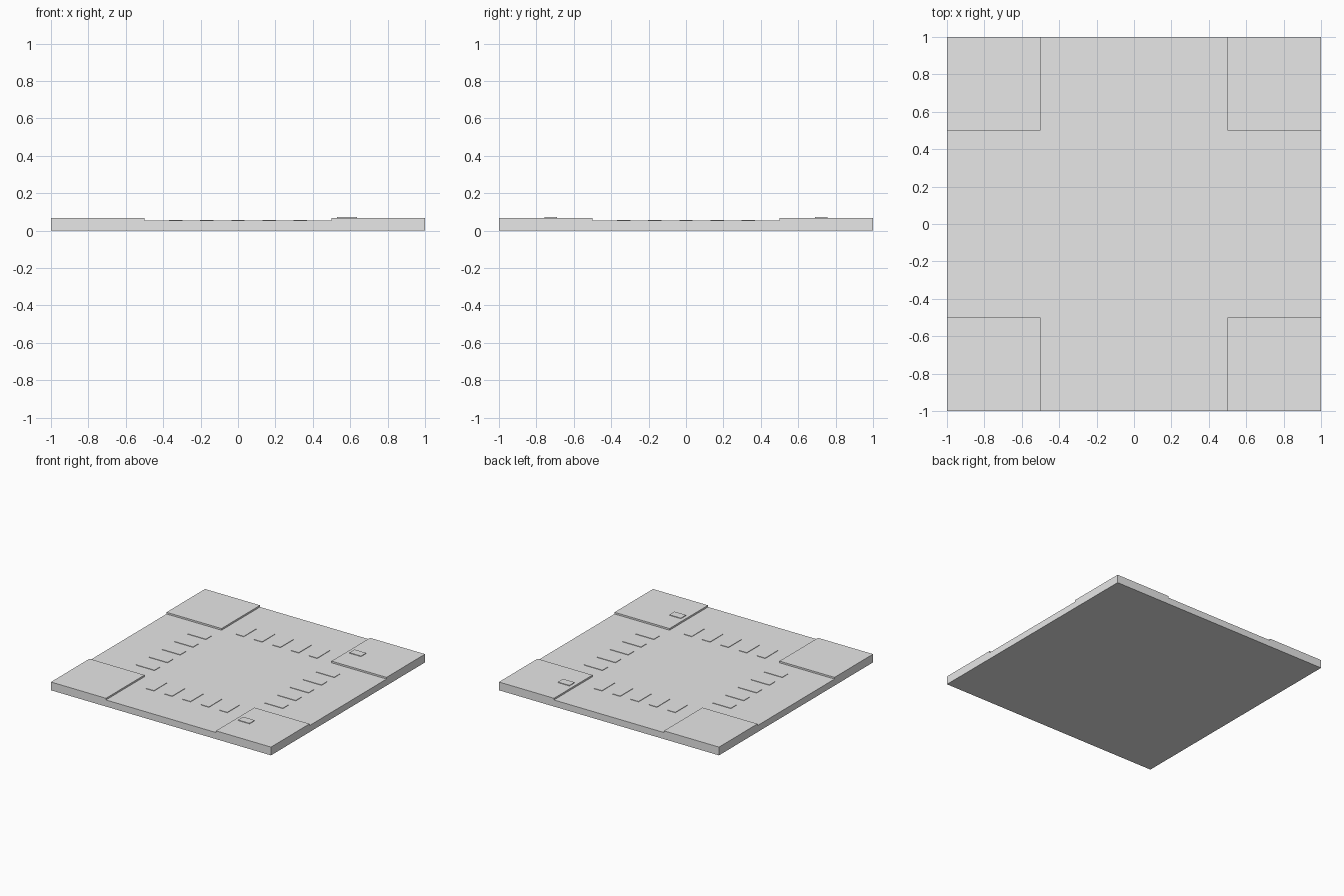
import bpy
import bmesh
from mathutils import Matrix, Vector

if "Cube" in bpy.data.objects:
    bpy.data.objects.remove(bpy.data.objects["Cube"])

ROAD_Z = 0.054    # road surface height
KERB_Z = 0.068    # raised pavement height

grey = bpy.data.materials.new("light_grey")
grey.diffuse_color = (0.8, 0.8, 0.8, 1.0)
grey.use_nodes = True
grey.node_tree.nodes["Principled BSDF"].inputs["Base Color"].default_value = grey.diffuse_color


def add_object(name, bm):
    mesh = bpy.data.meshes.new(name)
    bm.to_mesh(mesh)
    bm.free()
    mesh.materials.append(grey)
    obj = bpy.data.objects.new(name, mesh)
    bpy.context.collection.objects.link(obj)
    return obj


def plate(name, x0, x1, y0, y1, z0, z1):
    bm = bmesh.new()
    centre = Vector(((x0 + x1) / 2, (y0 + y1) / 2, (z0 + z1) / 2))
    size = Vector((x1 - x0, y1 - y0, z1 - z0))
    bmesh.ops.create_cube(
        bm, size=1, matrix=Matrix.Translation(centre) @ Matrix.Diagonal(size.to_4d()))
    return add_object(name, bm)


def extrude_up(bm, faces, height):
    new = bmesh.ops.extrude_face_region(bm, geom=faces)["geom"]
    bmesh.ops.translate(bm, vec=(0, 0, height),
                        verts=[v for v in new if isinstance(v, bmesh.types.BMVert)])
    return [f for f in new if isinstance(f, bmesh.types.BMFace)]


# Crossroads slab with four raised pavement corners
bm = bmesh.new()
bmesh.ops.create_grid(bm, x_segments=4, y_segments=4, size=1)
top = extrude_up(bm, bm.faces[:], ROAD_Z)
corners = [f for f in top
           if min(abs(f.calc_center_median().x), abs(f.calc_center_median().y)) > 0.5]
extrude_up(bm, corners, KERB_Z - ROAD_Z)
# Remove any inner faces left under the extruded regions, then close the underside
inner = [f for f in bm.faces
         if abs(f.calc_center_median().z - ROAD_Z) < 1e-5
         and min(abs(f.calc_center_median().x), abs(f.calc_center_median().y)) > 0.5]
if inner:
    bmesh.ops.delete(bm, geom=inner, context='FACES')
if not any(f.calc_center_median().z < 1e-6 for f in bm.faces):
    bmesh.ops.holes_fill(bm, edges=[e for e in bm.edges if e.is_boundary], sides=0)
bmesh.ops.recalc_face_normals(bm, faces=bm.faces[:])
bmesh.ops.dissolve_limit(bm, angle_limit=0.01, verts=bm.verts[:], edges=bm.edges[:])
add_object("crossroads_slab", bm)

# Pedestrian crossing stripes on all four arms
for i in range(-2, 3):
    a, b = i * 0.1667 - 0.036, i * 0.1667 + 0.036
    for side in (-1, 1):
        near, far = sorted((side * 0.5, side * 0.667))
        plate("crossing_stripe_x", near, far, a, b, ROAD_Z - 0.002, ROAD_Z + 0.004)
        plate("crossing_stripe_y", a, b, near, far, ROAD_Z - 0.002, ROAD_Z + 0.004)

# Small plates on the two right-hand pavement corners
for side in (-1, 1):
    y0, y1 = sorted((side * 0.69, side * 0.757))
    plate("pavement_plate", 0.53, 0.635, y0, y1, KERB_Z - 0.002, KERB_Z + 0.005)
